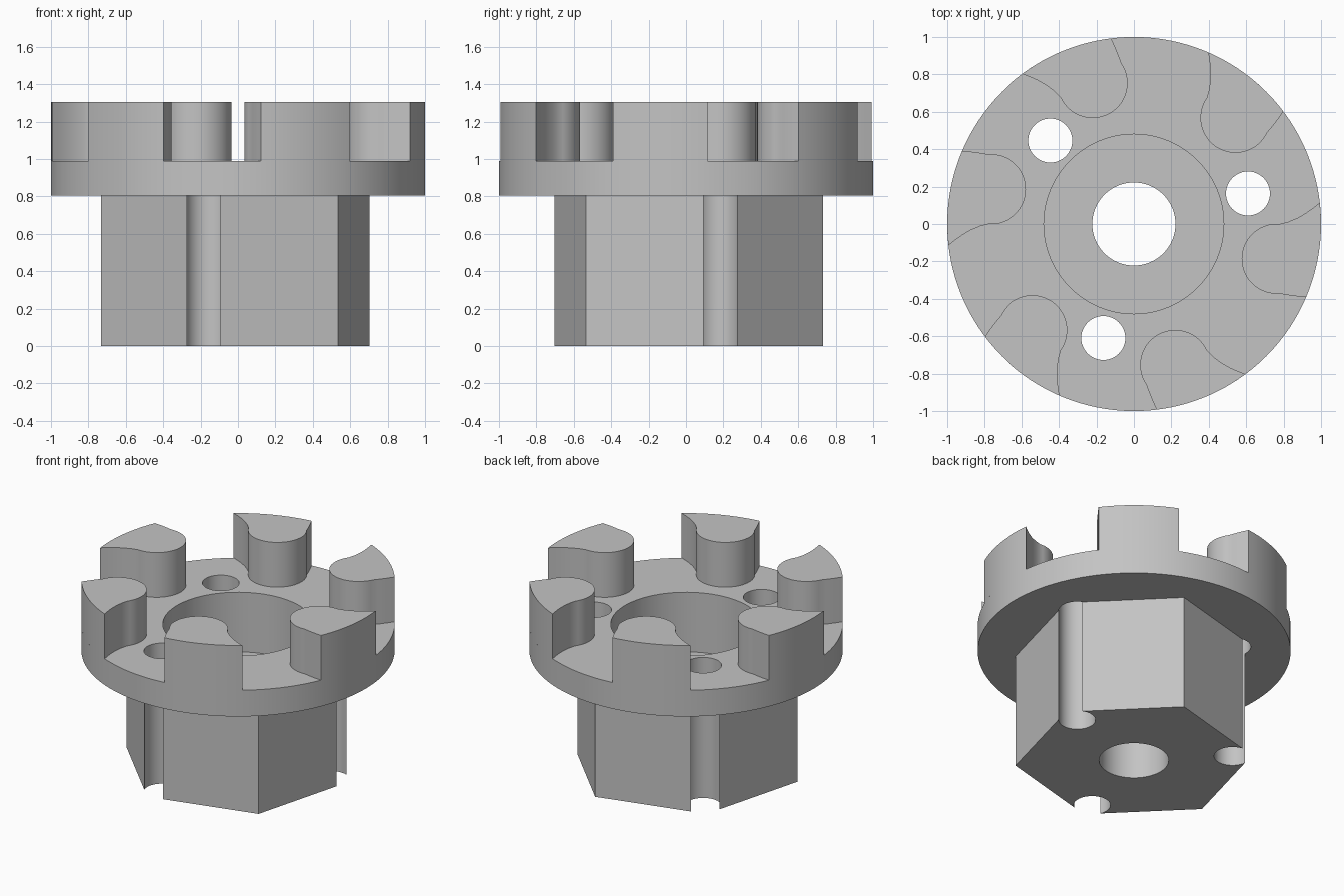
import bpy, bmesh, math
from math import sin, cos, radians, pi

if "Cube" in bpy.data.objects:
    bpy.data.objects.remove(bpy.data.objects["Cube"])

grey = bpy.data.materials.new("plain_grey")
grey.diffuse_color = (0.55, 0.55, 0.55, 1)
grey.use_nodes = True
grey.node_tree.nodes["Principled BSDF"].inputs["Base Color"].default_value = grey.diffuse_color


def prism(name, pts, z0, z1):
    """Extrude a counter-clockwise outline from z0 to z1."""
    bm = bmesh.new()
    low = [bm.verts.new((x, y, z0)) for x, y in pts]
    top = [bm.verts.new((x, y, z1)) for x, y in pts]
    bm.faces.new(low[::-1])
    bm.faces.new(top)
    n = len(pts)
    for i in range(n):
        j = (i + 1) % n
        bm.faces.new((low[i], low[j], top[j], top[i]))
    bmesh.ops.recalc_face_normals(bm, faces=bm.faces)
    me = bpy.data.meshes.new(name)
    bm.to_mesh(me)
    bm.free()
    me.materials.append(grey)
    ob = bpy.data.objects.new(name, me)
    bpy.context.collection.objects.link(ob)
    return ob


def arc(cx, cy, r, a0, a1, n):
    """Points on an arc, angles in degrees, both ends included."""
    return [(cx + r * cos(radians(a0 + (a1 - a0) * i / n)),
             cy + r * sin(radians(a0 + (a1 - a0) * i / n))) for i in range(n + 1)]


def circle(cx, cy, r, n):
    return arc(cx, cy, r, 0, 360, n)[:-1]


def turn(pts, deg):
    c, s = cos(radians(deg)), sin(radians(deg))
    return [(x * c - y * s, x * s + y * c) for x, y in pts]


def boolean(ob, other, op):
    """Apply a boolean and remove the helper."""
    mod = ob.modifiers.new(op, 'BOOLEAN')
    mod.operation, mod.object, mod.solver = op, other, 'EXACT'
    bpy.context.view_layer.objects.active = ob
    bpy.ops.object.modifier_apply(modifier=mod.name)
    bpy.data.objects.remove(other)


# Hexagonal hub: every second corner is cut flat where a bolt hole breaks out
outline = []
for k in range(6):
    corner = [(0.707, -0.086), (0.707, 0.086)] if k % 2 == 0 else [(0.757, 0)]
    outline += turn(corner, 15 + 60 * k)
body = prism("hub_and_flange", outline, 0, 0.9)

# Round flange
boolean(body, prism("flange", circle(0, 0, 1, 128), 0.805, 0.99), 'UNION')

# Centre bore, counterbore and bolt holes
boolean(body, prism("bore", circle(0, 0, 0.222, 64), -0.1, 1.2), 'DIFFERENCE')
boolean(body, prism("counterbore", circle(0, 0, 0.48, 96), 0.57, 1.2), 'DIFFERENCE')
for a in (15, 135, 255):
    x, y = 0.631 * cos(radians(a)), 0.631 * sin(radians(a))
    boolean(body, prism("bolt_hole", circle(x, y, 0.1175, 48), -0.1, 1.2), 'DIFFERENCE')

# Curved jaws around the rim: round nose, one hollow flank, one bulging flank
jaw = arc(-0.763, 0.186, 0.187, -95, 95, 32)
jaw += [(-0.815, 0.379), (-0.865, 0.386)]
jaw += arc(0, 0, 1, 157, 186.6, 12)
jaw += [(-0.96, -0.088), (-0.92, -0.059), (-0.875, -0.033), (-0.825, -0.012)]
parts = [body]
for k in range(6):
    parts.append(prism("jaw_%d" % (k + 1), turn(jaw, 60 * k), 0.99, 1.305))

# Smooth the round walls, keep the edges crisp
bpy.ops.object.select_all(action='DESELECT')
for ob in parts:
    ob.select_set(True)
bpy.context.view_layer.objects.active = body
bpy.ops.object.shade_smooth_by_angle(angle=radians(30))
